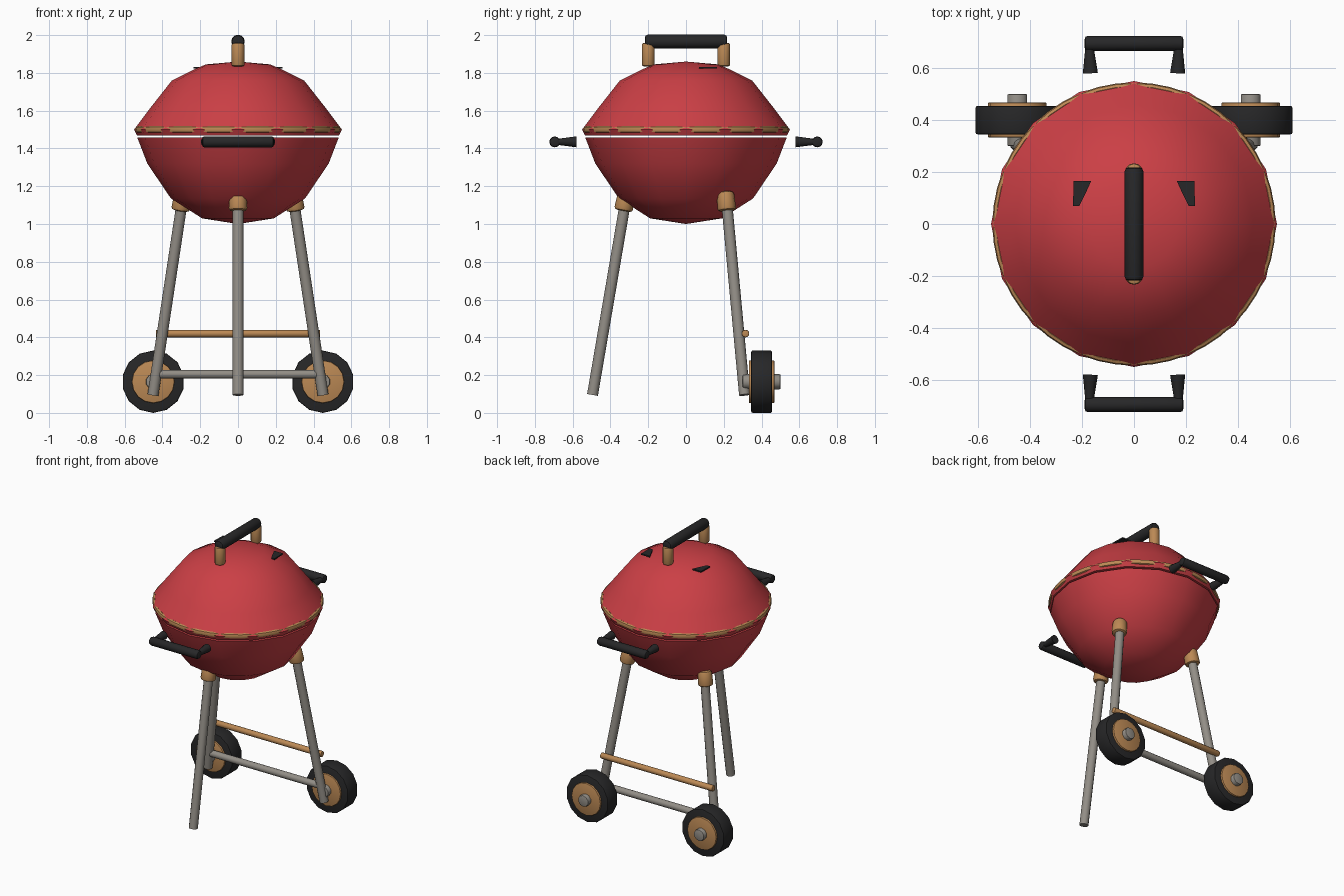
import bpy, bmesh, math
from mathutils import Vector

if "Cube" in bpy.data.objects:
    bpy.data.objects.remove(bpy.data.objects["Cube"], do_unlink=True)


def material(name, rgb):
    m = bpy.data.materials.new(name)
    m.use_nodes = True
    m.diffuse_color = (*rgb, 1)
    m.node_tree.nodes["Principled BSDF"].inputs["Base Color"].default_value = (*rgb, 1)
    return m


RED = material("red enamel", (0.60, 0.05, 0.06))
TAN = material("tan wood", (0.50, 0.25, 0.09))
GREY = material("grey metal", (0.29, 0.27, 0.24))
BLACK = material("black plastic", (0.02, 0.02, 0.021))


def finish(name, bm, mat, angle=40):
    bmesh.ops.recalc_face_normals(bm, faces=bm.faces)
    mesh = bpy.data.meshes.new(name)
    bm.to_mesh(mesh)
    bm.free()
    mesh.materials.append(mat)
    ob = bpy.data.objects.new(name, mesh)
    bpy.context.collection.objects.link(ob)
    bpy.ops.object.select_all(action='DESELECT')
    ob.select_set(True)
    bpy.context.view_layer.objects.active = ob
    bpy.ops.object.shade_smooth_by_angle(angle=math.radians(angle))
    return ob


def rod(name, a, b, r1, mat, r2=None, sides=12, bevel=0.0):
    """Round bar from a to b, optionally tapered and with softened ends."""
    a, b = Vector(a), Vector(b)
    bm = bmesh.new()
    bmesh.ops.create_cone(bm, cap_ends=True, segments=sides, radius1=r1,
                          radius2=r1 if r2 is None else r2, depth=(b - a).length)
    if bevel:
        rims = [e for e in bm.edges if any(len(f.verts) > 4 for f in e.link_faces)]
        bmesh.ops.bevel(bm, geom=rims, offset=bevel, segments=2, profile=0.5,
                        affect='EDGES')
    turn = (b - a).to_track_quat('Z', 'Y').to_matrix().to_4x4()
    bm.transform(turn)
    bmesh.ops.translate(bm, verts=bm.verts, vec=(a + b) / 2)
    return finish(name, bm, mat)


def lathe(name, profile, sides, mat, closed=False):
    """Spin (radius, z) points around the vertical axis."""
    bm = bmesh.new()
    vs = [bm.verts.new((r, 0, z)) for r, z in profile]
    pairs = list(zip(vs, vs[1:])) + ([(vs[-1], vs[0])] if closed else [])
    edges = [bm.edges.new(p) for p in pairs]
    bmesh.ops.spin(bm, geom=vs + edges, cent=(0, 0, 0), axis=(0, 0, 1),
                   angle=2 * math.pi, steps=sides)
    bmesh.ops.remove_doubles(bm, verts=bm.verts, dist=0.0005)
    return finish(name, bm, mat)


# Lid, bowl and the rim band that shows through between the lid corners
lathe("lid", [(0, 1.86), (0.17, 1.845), (0.24, 1.815), (0.35, 1.76), (0.46, 1.62),
              (0.55, 1.50), (0.535, 1.468), (0, 1.468)], 16, RED)
lathe("bowl", [(0, 1.457), (0.533, 1.457), (0.48, 1.32), (0.355, 1.135),
               (0.19, 1.03), (0, 1.0)], 16, RED)
band = [(0.530 + 0.015 * math.cos(t * math.pi / 4), 1.5 + 0.018 * math.sin(t * math.pi / 4))
        for t in range(8)]
lathe("rim_band", band, 48, TAN, closed=True)

# Lid handle on two posts
rod("lid_handle", (0, -0.218, 1.966), (0, 0.218, 1.966), 0.036, BLACK, bevel=0.015)
for side, label in ((-1, "front"), (1, "back")):
    y = side * 0.2
    rod(label + "_handle_post", (0, y, 1.835), (0, y, 1.958), 0.034, TAN, bevel=0.01)

    # Carrying handles at the front and the back
    y = side * 0.695
    rod(label + "_handle_bar", (-0.19, y, 1.435), (0.19, y, 1.435), 0.029, BLACK,
        bevel=0.012)
    for x in (-1, 1):
        rod(label + "_handle_arm_" + ("left" if x > 0 else "right"),
            (x * 0.168, side * 0.58, 1.435), (x * 0.172, y, 1.435), 0.029, BLACK, r2=0.014)

# Legs with wooden sockets
rod("front_leg", (0, -0.495, 0.095), (0, -0.32, 1.12), 0.029, GREY)
rod("front_leg_socket", (0, -0.332, 1.07), (0, -0.315, 1.165), 0.05, TAN,
    r2=0.045, bevel=0.015)

for x, label in ((-1, "right"), (1, "left")):
    rod(label + "_back_leg", (x * 0.45, 0.31, 0.095), (x * 0.295, 0.215, 1.12), 0.029, GREY)
    rod(label + "_leg_socket", (x * 0.305, 0.217, 1.07), (x * 0.29, 0.208, 1.17), 0.05,
        TAN, r2=0.045, bevel=0.015)

    # Wheel, hub disc and axle bolt
    c = (x * 0.449, 0.165)
    for part, y0, y1, r, mat, n, bev in (
            ("tyre", 0.345, 0.455, 0.165, BLACK, 14, 0.008),
            ("hub", 0.333, 0.468, 0.113, TAN, 16, 0.005),
            ("axle_bolt", 0.30, 0.50, 0.04, GREY, 10, 0.005)):
        rod(label + "_" + part, (c[0], y0, c[1]), (c[0], y1, c[1]), r, mat,
            sides=n, bevel=bev)

    # Vent plate lying on the lid
    bm = bmesh.new()
    outline = [(0.165, 0.165), (0.232, 0.165), (0.235, 0.07), (0.21, 0.07), (0.19, 0.11)]
    face = bm.faces.new([bm.verts.new((x * px, py, 1.822)) for px, py in outline])
    up = bmesh.ops.extrude_face_region(bm, geom=[face])["geom"]
    bmesh.ops.translate(bm, vec=(0, 0, 0.009),
                        verts=[g for g in up if isinstance(g, bmesh.types.BMVert)])
    finish(label + "_vent", bm, BLACK)

# Cross bars between the back legs
rod("upper_cross_bar", (-0.435, 0.315, 0.42), (0.435, 0.315, 0.42), 0.02, TAN, bevel=0.005)
rod("lower_cross_bar", (-0.43, 0.30, 0.205), (0.43, 0.30, 0.205), 0.023, GREY)
